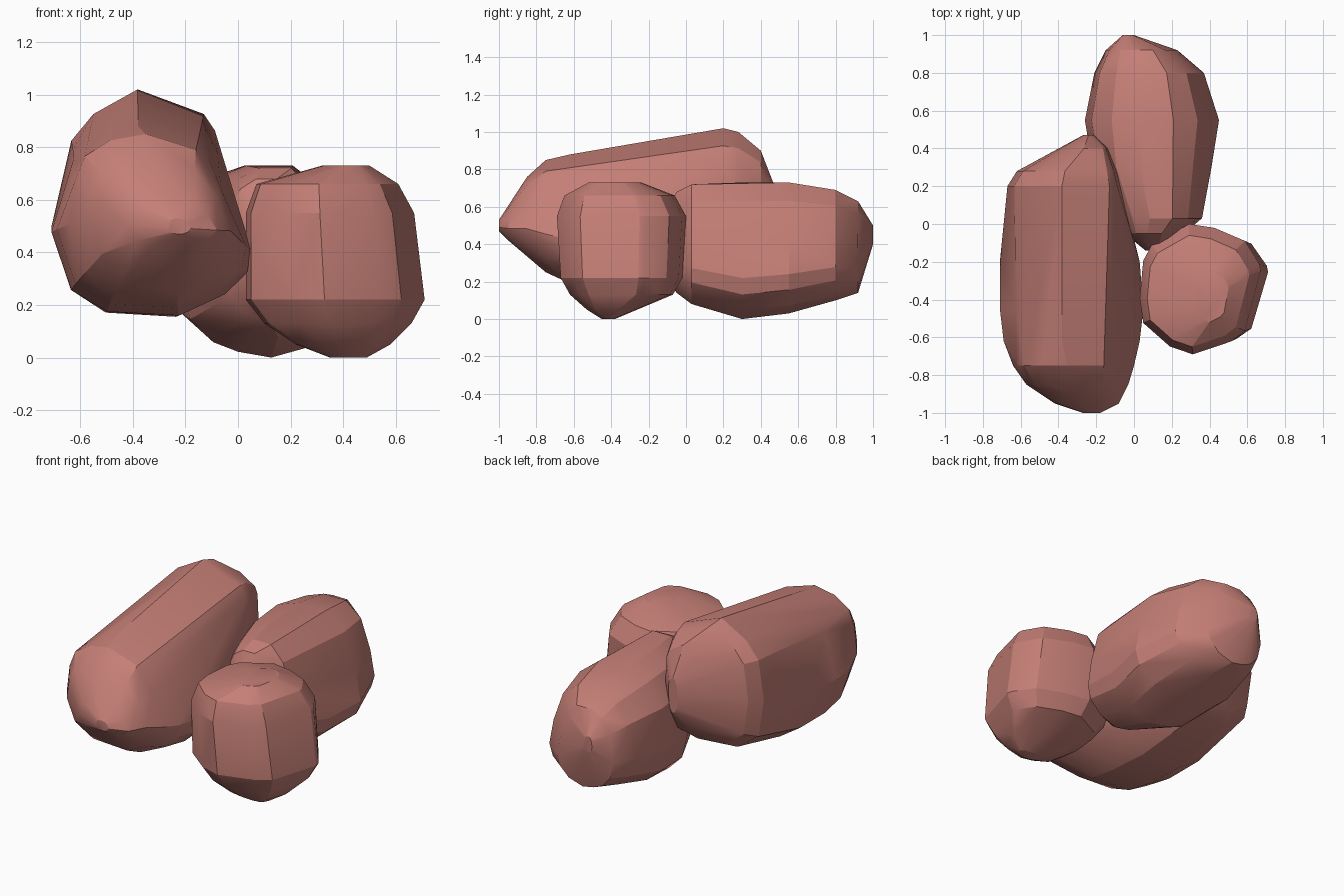
import bpy, bmesh, math

mat = bpy.data.materials.new("red_stone")
mat.diffuse_color = (0.55, 0.21, 0.18, 1)


def boulder(name, axis, parts):
    """Convex stone: each outline is fitted into a box at its sections along an axis.
    Sections are (position, u0, u1, v0, v1)."""
    bm = bmesh.new()
    for profile, sections in parts:
        for p, u0, u1, v0, v1 in sections:
            for a, b in profile:
                u, v = u0 + a * (u1 - u0), v0 + b * (v1 - v0)
                bm.verts.new((u, p, v) if axis == "y" else (u, v, p))
    bmesh.ops.convex_hull(bm, input=bm.verts[:])
    bmesh.ops.delete(bm, geom=[v for v in bm.verts if not v.link_faces], context="VERTS")
    # merge near-coplanar triangles into chiselled facets
    bmesh.ops.dissolve_limit(bm, angle_limit=math.radians(3),
                             verts=bm.verts[:], edges=bm.edges[:])
    bmesh.ops.recalc_face_normals(bm, faces=bm.faces[:])
    mesh = bpy.data.meshes.new(name)
    bm.to_mesh(mesh)
    bm.free()
    mesh.materials.append(mat)
    ob = bpy.data.objects.new(name, mesh)
    bpy.context.collection.objects.link(ob)
    bpy.ops.object.select_all(action="DESELECT")
    ob.select_set(True)
    bpy.context.view_layer.objects.active = ob
    bpy.ops.object.shade_smooth_by_angle(angle=math.radians(22))


# Tall left boulder, raised off the ground: blunt nose, rounded middle, square back
nose_outline = [(.45, 1), (.75, .9), (.9, .65), (1, .34), (.87, .11), (.64, 0),
                (.28, .02), (.1, .13), (0, .43), (.03, .7), (.09, .86), (.24, .96)]
front_outline = [(.43, 1), (.74, .88), (.8, .83), (.87, .63), (1, .34), (.98, .22),
                 (.87, .11), (.64, 0), (.28, .02), (.1, .13), (0, .43), (.05, .6),
                 (.11, .8), (.24, .9)]
back_outline = [(.48, 1), (.9, .88), (.97, .8), (1, .5), (.9, .15), (.65, 0),
                (.3, .02), (.06, .15), (0, .45), (.06, .75), (.2, .88)]
boulder("large_boulder", "y", [
    (nose_outline,
     [(-1.0, -.27, -.18, .47, .53), (-.95, -.42, -.08, .42, .61),
      (-.85, -.57, -.03, .34, .76), (-.75, -.64, 0, .25, .85)]),
    (front_outline,
     [(-.62, -.69, .03, .19, .88), (-.45, -.71, .05, .16, .90),
      (-.2, -.71, .03, .155, .95)]),
    (back_outline,
     [(.2, -.67, -.07, .24, 1.02), (.28, -.62, -.09, .28, 1.0),
      (.4, -.38, -.14, .38, .9), (.47, -.27, -.21, .5, .72)])])

# Long back boulder, widest near the bottom right
boulder("back_boulder", "y", [(
    [(.4, 1), (.66, 1), (.84, .86), (.95, .56), (1, .3), (.96, .18), (.8, .06), (.55, 0),
     (.35, .03), (.2, .08), (.06, .2), (0, .4), (.05, .75), (.2, .93)],
    [(-.14, .06, .16, .25, .5), (-.05, -.05, .25, .14, .68),
     (.03, -.1, .36, .08, .72), (.3, -.22, .41, 0, .73),
     (.55, -.26, .45, .03, .73), (.8, -.21, .37, .1, .69),
     (.92, -.15, .23, .14, .63), (1.0, -.06, 0, .4, .5)])])

# Small front right boulder, stacked in horizontal sections
boulder("small_boulder", "z", [(
    [(.41, 1), (.62, .97), (.87, .87), (.99, .69), (1, .64), (.87, .18), (.76, .1),
     (.44, 0), (.25, .06), (.03, .24), (0, .43), (.03, .72), (.1, .84)],
    [(0, .35, .49, -.45, -.38), (.05, .22, .58, -.53, -.27),
     (.13, .1, .66, -.62, -.07), (.22, .03, .71, -.67, -.02),
     (.55, .03, .67, -.69, 0), (.66, .07, .61, -.65, -.06),
     (.73, .32, .5, -.52, -.24)])])
